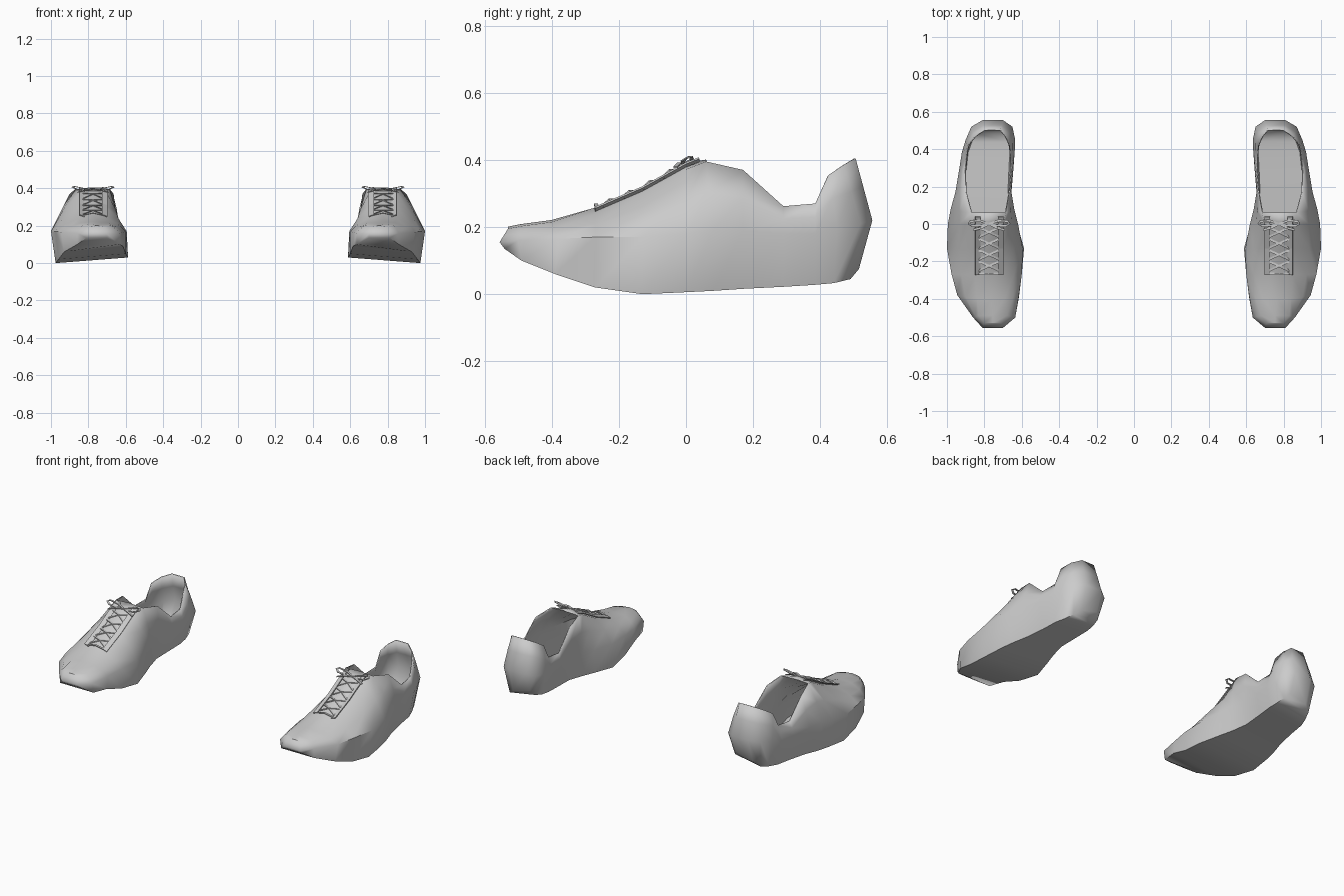
import bpy, bmesh, math
from mathutils import Vector

if "Cube" in bpy.data.objects:
    bpy.data.objects.remove(bpy.data.objects["Cube"])

grey = bpy.data.materials.new("light grey")
grey.diffuse_color = (0.6, 0.6, 0.6, 1)
grey.use_nodes = True
grey.node_tree.nodes["Principled BSDF"].inputs["Base Color"].default_value = grey.diffuse_color

# Each row: y, inner x, outer x, z, from toe to heel
rim = [(-.53, .71, .80, .195), (-.49, .68, .83, .203), (-.40, .69, .84, .215),
       (-.27, .70, .85, .24), (-.13, .705, .85, .30), (0, .70, .85, .372),
       (.06, .685, .87, .395), (.17, .665, .90, .37), (.29, .655, .905, .262),
       (.385, .66, .895, .27), (.425, .665, .885, .355), (.47, .685, .85, .385),
       (.505, .715, .80, .405)]
side = [(-.555, .70, .81, .155), (-.50, .635, .86, .16), (-.38, .615, .945, .165),
        (-.27, .60, .975, .17), (-.13, .595, 1.0, .17), (0, .62, .995, .18),
        (.08, .64, .98, .19), (.17, .655, .955, .19), (.29, .645, .935, .18),
        (.385, .638, .92, .18), (.45, .635, .90, .20), (.52, .65, .87, .21),
        (.555, .70, .81, .22)]
sole = [(-.54, .70, .81, .135), (-.49, .635, .86, .10), (-.39, .615, .93, .06),
        (-.27, .60, .96, .02), (-.13, .588, .975, 0), (0, .625, .96, .006),
        (.08, .65, .945, .01), (.17, .67, .92, .016), (.29, .665, .90, .022),
        (.385, .66, .89, .028), (.44, .665, .87, .033), (.49, .675, .85, .045),
        (.515, .70, .81, .075)]
OPEN = 6  # station where the foot opening begins


def finish(ob, thickness=0):
    ob.data.materials.append(grey)
    if thickness:
        m = ob.modifiers.new("thickness", 'SOLIDIFY')
        m.thickness = thickness
        m.offset = -1
    m = ob.modifiers.new("pair", 'MIRROR')
    m.use_clip = False
    m.use_mirror_merge = False


# Shoe shell: lofted cross-sections, left open around the ankle
bm = bmesh.new()
rings = []
for i, (r, w, b) in enumerate(zip(rim, side, sole)):
    def pt(row, s):
        tilt = .03 if row is b and s == 1 and i > 1 else 0
        return Vector((row[s], row[0], row[3] + tilt))

    def half(s):
        R, W, B = pt(r, s), pt(w, s), pt(b, s)
        U = W.lerp(R, .55)
        U.x = W.x + (R.x - W.x) * .42
        return [R, U, W, B]
    ring = [bm.verts.new(p) for p in half(1) + half(2)[::-1]]
    top = None
    if i <= OPEN:
        top = bm.verts.new(((r[1] + r[2]) / 2, r[0], r[3] + (.018 if 2 < i < 6 else .006)))
    rings.append((ring, top))

for i in range(len(rings) - 1):
    (a, ta), (b, tb) = rings[i], rings[i + 1]
    for k in range(7):
        bm.faces.new((a[k], a[k + 1], b[k + 1], b[k]))
    if i < OPEN:
        bm.faces.new((a[7], ta, tb, b[7]))
        bm.faces.new((ta, a[0], b[0], tb))
for ring, top in (rings[0], rings[-1]):  # toe and heel ends
    for k in range(3):
        bm.faces.new((ring[k], ring[k + 1], ring[6 - k], ring[7 - k]))
    if top:
        bm.faces.new((ring[0], ring[7], top))
bmesh.ops.recalc_face_normals(bm, faces=bm.faces)
bm.normal_update()
if min(bm.faces, key=lambda f: f.calc_center_median().z).normal.z > 0:
    bmesh.ops.reverse_faces(bm, faces=bm.faces)
me = bpy.data.meshes.new("shoe_shell")
bm.to_mesh(me)
bm.free()
shell = bpy.data.objects.new("shoe_shell", me)
bpy.context.collection.objects.link(shell)
bpy.context.view_layer.objects.active = shell
shell.select_set(True)
bpy.ops.object.shade_smooth_by_angle(angle=math.radians(50))
finish(shell, .006)


def top_z(y):
    """Height of the lace edge at a given y."""
    for a, b in zip(rim, rim[1:]):
        if a[0] <= y <= b[0]:
            return a[3] + (b[3] - a[3]) * (y - a[0]) / (b[0] - a[0])


def strip(name, pairs, thickness):
    """Flat ribbon through pairs of edge points."""
    me = bpy.data.meshes.new(name)
    vs = [p for pair in pairs for p in pair]
    me.from_pydata(vs, [], [(2 * i, 2 * i + 2, 2 * i + 3, 2 * i + 1)
                            for i in range(len(pairs) - 1)])
    ob = bpy.data.objects.new(name, me)
    bpy.context.collection.objects.link(ob)
    finish(ob, thickness)


def lace(name, points, width=.012):
    """Lace ribbon lying roughly flat along a path."""
    pts = [Vector(p) for p in points]
    pairs = []
    for i, p in enumerate(pts):
        d = pts[min(i + 1, len(pts) - 1)] - pts[max(i - 1, 0)]
        n = Vector((-d.y, d.x, 0)).normalized() * width / 2
        pairs.append((p - n, p + n))
    strip(name, pairs, .004)


# Eyelet flaps beside the tongue
for name, x0, x1 in (("inner_eyelet_flap", .70, .728), ("outer_eyelet_flap", .822, .85)):
    strip(name, [((x0, y, top_z(y) + .006), (x1, y, top_z(y) + .016))
                 for y in (-.27, -.2, -.13, -.06, 0, .04)], .005)

# Criss-cross lacing
for i in range(4):
    y0, y1 = -.25 + i * .06, -.20 + i * .06
    for j, (xa, xb) in enumerate(((.72, .83), (.83, .72))):
        lace(f"cross_lace_{i}_{j}", [(xa, y0, top_z(y0) + .014),
             (.775, (y0 + y1) / 2, top_z((y0 + y1) / 2) + .025),
             (xb, y1, top_z(y1) + .014)])
lace("bottom_lace", [(.72, -.265, .258), (.775, -.268, .27), (.83, -.265, .258)])

# Bow: two loops and two loose ends
for name, s in (("inner", -1), ("outer", 1)):
    lace(name + "_bow_loop", [(.775 + s * x, y, z) for x, y, z in
         ((0, 0, .393), (.05, .018, .402), (.10, .014, .412), (.108, .002, .408),
          (.09, -.01, .398), (.04, -.008, .390), (0, 0, .390))])
    lace(name + "_bow_end", [(.775 + s * x, y, z) for x, y, z in
         ((0, 0, .392), (.04, -.02, .392), (.085, -.032, .380))])
